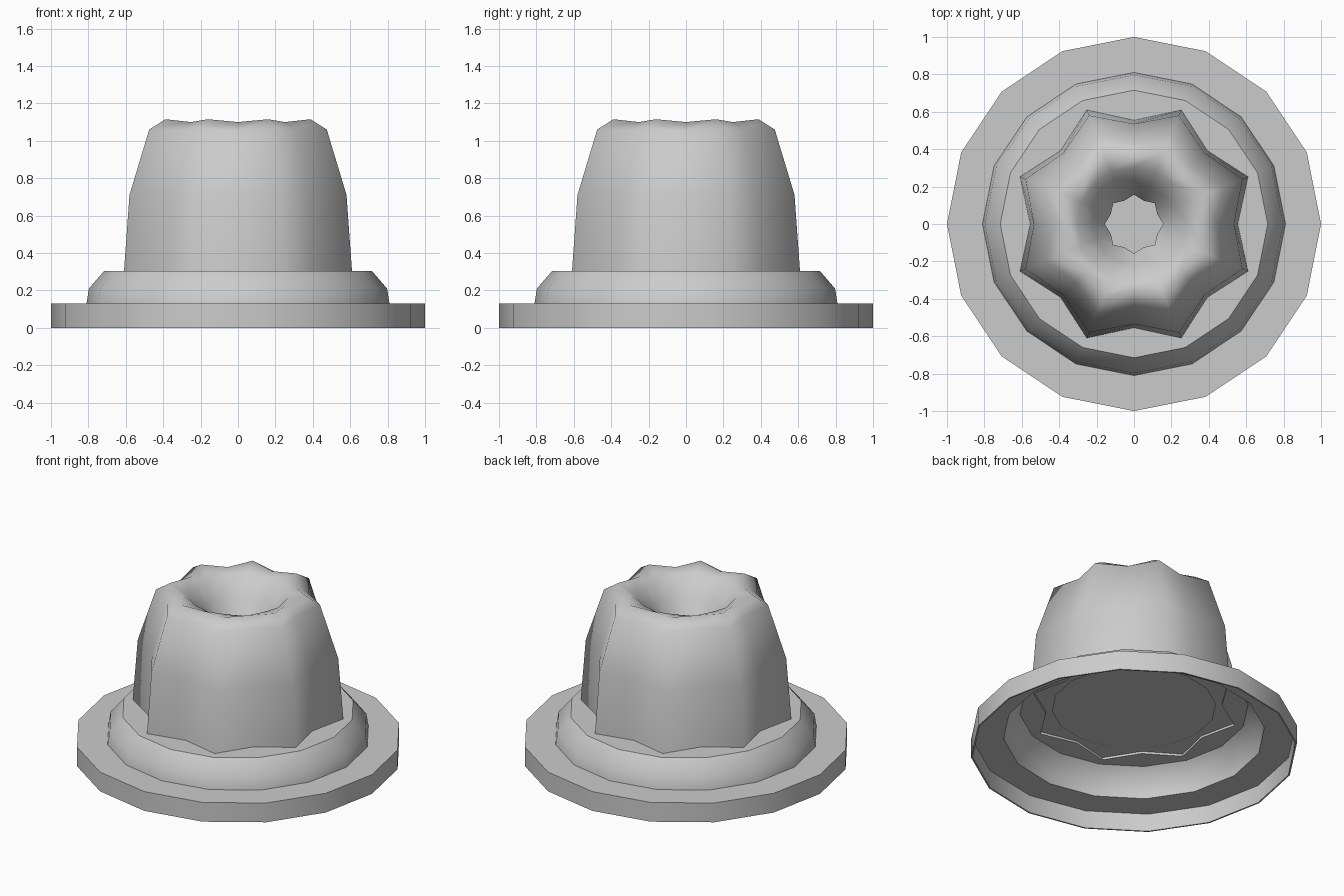
import bpy
import bmesh
from math import cos, sin, pi, radians

SIDES = 16

cube = bpy.data.objects.get("Cube")
if cube:
    bpy.data.objects.remove(cube, do_unlink=True)

# Single plain grey for the whole model
grey = bpy.data.materials.new("light_grey")
grey.use_nodes = True
colour = (0.6, 0.6, 0.6, 1.0)
grey.diffuse_color = colour
grey.node_tree.nodes["Principled BSDF"].inputs["Base Color"].default_value = colour
grey.use_backface_culling = True


def lathe(name, rings, sharp_angle, cap_start=False):
    """Join rings of (valley radius, valley z, ridge radius, ridge z)."""
    bm = bmesh.new()
    loops = []
    for ring in rings:
        loop = []
        for i in range(SIDES):
            r, z = ring[2:] if i % 2 else ring[:2]
            a = 2 * pi * i / SIDES
            loop.append(bm.verts.new((r * cos(a), r * sin(a), z)))
        loops.append(loop)
    for low, high in zip(loops, loops[1:]):
        for i in range(SIDES):
            j = (i + 1) % SIDES
            bm.faces.new((low[i], low[j], high[j], high[i]))
    if cap_start:
        bm.faces.new(loops[0][::-1])
    mesh = bpy.data.meshes.new(name)
    bm.to_mesh(mesh)
    bm.free()
    for face in mesh.polygons:
        face.use_smooth = True
    mesh.set_sharp_from_angle(angle=radians(sharp_angle))
    mesh.materials.append(grey)
    obj = bpy.data.objects.new(name, mesh)
    bpy.context.collection.objects.link(obj)
    return obj


def even(r, z):
    return (r, z, r, z)


# Hollow stepped base: shallow fluted recess, lining, foot, flange and raised step
lathe("stepped_base", [
    (0.54, 0.31, 0.645, 0.31),
    (0.54, 0.29, 0.645, 0.29),
    even(0.70, 0.29),
    even(0.785, 0.21),
    even(0.80, 0.12),
    even(0.99, 0.12),
    even(0.99, 0.0),
    even(1.0, 0.0),
    even(1.0, 0.13),
    even(0.81, 0.13),
    even(0.797, 0.21),
    even(0.715, 0.305),
    even(0.50, 0.305),
], 40, cap_start=True)

# Fluted grip, rounded over the top into a funnel with an open bottom
lathe("fluted_grip", [
    (0.555, 0.30, 0.66, 0.30),
    (0.535, 0.71, 0.628, 0.71),
    (0.44, 1.05, 0.514, 1.06),
    (0.355, 1.10, 0.42, 1.115),
    (0.30, 1.07, 0.31, 1.085),
    (0.22, 0.97, 0.22, 0.97),
    (0.157, 0.85, 0.135, 0.85),
], 180)
